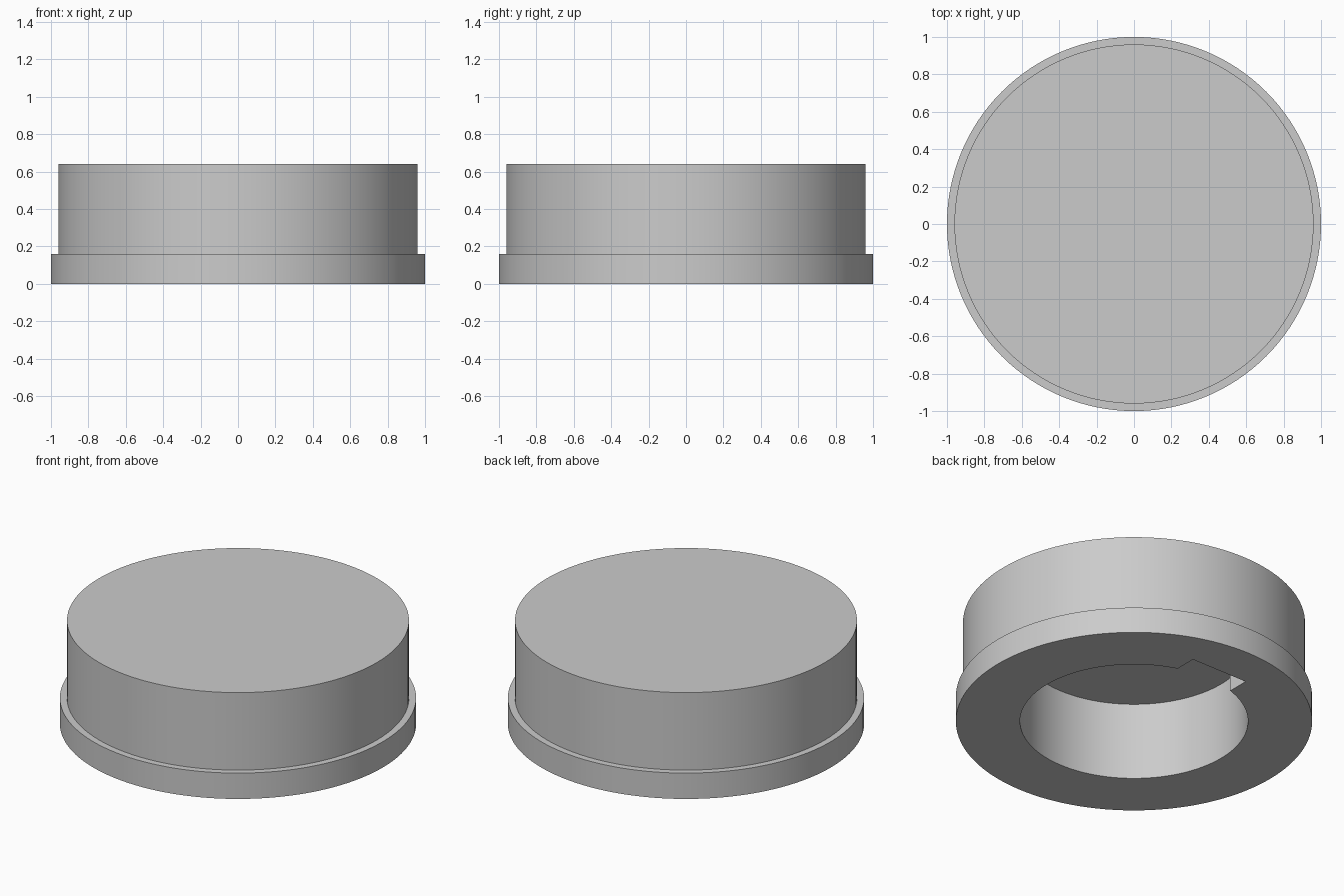
import bpy
import bmesh
from math import sin, cos, pi, asin

cube = bpy.data.objects.get("Cube")
if cube:
    bpy.data.objects.remove(cube, do_unlink=True)

SEGMENTS = 128
FLANGE_RADIUS, FLANGE_HEIGHT = 1.0, 0.16
BODY_RADIUS, BODY_HEIGHT = 0.96, 0.64
BORE_RADIUS, BORE_DEPTH = 0.64, 0.48
KEY_HALF_WIDTH, KEY_REACH = 0.193, 0.745

grey = bpy.data.materials.new("plain grey")
grey.use_nodes = True
grey.diffuse_color = (0.6, 0.6, 0.6, 1)
grey.node_tree.nodes["Principled BSDF"].inputs["Base Color"].default_value = (0.6, 0.6, 0.6, 1)


def arc(radius, start, sweep, count):
    return [(radius * cos(start + sweep * i / count),
             radius * sin(start + sweep * i / count)) for i in range(count + 1)]


def stack(name, layers):
    """Solid made by joining equal-length outlines, given as (outline, z)."""
    bm = bmesh.new()
    rings = [[bm.verts.new((x, y, z)) for x, y in outline] for outline, z in layers]
    for low, high in zip(rings, rings[1:]):
        for i in range(len(low)):
            bm.faces.new((low[i - 1], low[i], high[i], high[i - 1]))
    bm.faces.new(rings[0][::-1])
    bm.faces.new(rings[-1])
    bmesh.ops.recalc_face_normals(bm, faces=bm.faces)
    mesh = bpy.data.meshes.new(name)
    bm.to_mesh(mesh)
    bm.free()
    mesh.materials.append(grey)
    obj = bpy.data.objects.new(name, mesh)
    bpy.context.collection.objects.link(obj)
    return obj


# Stepped round cap: wide flange below, slightly narrower body above
wide = arc(FLANGE_RADIUS, 0, 2 * pi, SEGMENTS)[:-1]
narrow = arc(BODY_RADIUS, 0, 2 * pi, SEGMENTS)[:-1]
cap = stack("flanged_cap", [(wide, 0), (wide, FLANGE_HEIGHT),
                            (narrow, FLANGE_HEIGHT), (narrow, BODY_HEIGHT)])

# Blind bore from below with a square keyway towards the back
half = asin(KEY_HALF_WIDTH / BORE_RADIUS)
keyed = arc(BORE_RADIUS, pi / 2 + half, 2 * pi - 2 * half, SEGMENTS)
keyed += [(KEY_HALF_WIDTH, KEY_REACH), (-KEY_HALF_WIDTH, KEY_REACH)]
cutter = stack("bore_cutter", [(keyed, -0.1), (keyed, BORE_DEPTH)])
cutter.hide_render = True

cut = cap.modifiers.new("bore", "BOOLEAN")
cut.operation = "DIFFERENCE"
cut.solver = "EXACT"
cut.object = cutter

bpy.ops.object.select_all(action="DESELECT")
cap.select_set(True)
bpy.context.view_layer.objects.active = cap
bpy.ops.object.modifier_apply(modifier=cut.name)
bpy.data.objects.remove(cutter, do_unlink=True)

# Smooth round walls with crisp rims
bpy.ops.object.shade_smooth_by_angle(angle=pi / 6)
